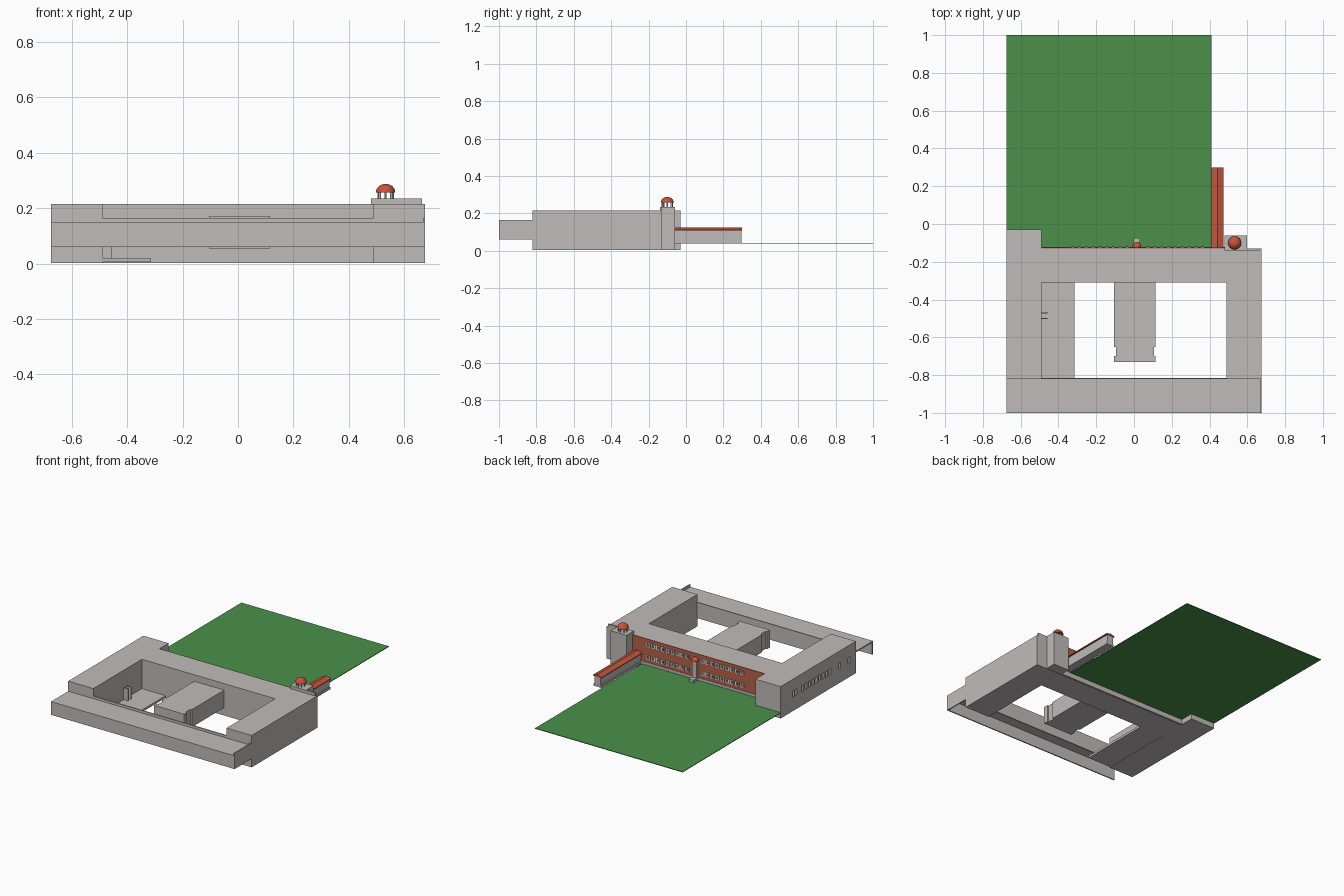
import bpy, bmesh, math
from mathutils import Matrix, Vector

cube = bpy.data.objects.get("Cube")
if cube:
    bpy.data.objects.remove(cube)


def material(name, rgb):
    m = bpy.data.materials.new(name)
    m.use_nodes = True
    m.diffuse_color = (*rgb, 1)
    m.node_tree.nodes["Principled BSDF"].inputs["Base Color"].default_value = (*rgb, 1)
    return m


STONE = material("stone grey", (0.53, 0.50, 0.49))
GRASS = material("lawn green", (0.07, 0.28, 0.07))
RED = material("roof red", (0.55, 0.09, 0.045))
BRICK = material("brick brown", (0.46, 0.12, 0.065))
FRAME = material("window white", (0.72, 0.72, 0.70))
GLASS = material("window dark", (0.10, 0.10, 0.11))


def finish(name, bm, mat):
    me = bpy.data.meshes.new(name)
    bmesh.ops.recalc_face_normals(bm, faces=bm.faces)
    bm.to_mesh(me)
    bm.free()
    me.materials.append(mat)
    ob = bpy.data.objects.new(name, me)
    bpy.context.collection.objects.link(ob)
    return ob


def boxes(name, mat, spans):
    """One object from boxes given as (x0, x1, y0, y1, z0, z1)."""
    bm = bmesh.new()
    for x0, x1, y0, y1, z0, z1 in spans:
        mid = Vector((x0 + x1, y0 + y1, z0 + z1)) / 2
        size = Matrix.Diagonal((x1 - x0, y1 - y0, z1 - z0, 1))
        bmesh.ops.create_cube(bm, size=1, matrix=Matrix.Translation(mid) @ size)
    return finish(name, bm, mat)


def prism(name, mat, outline, depth, z0, z1):
    """Extrude an x-y outline between two heights."""
    bm = bmesh.new()
    face = bm.faces.new([bm.verts.new((x, y, z0)) for x, y in outline])
    ext = bmesh.ops.extrude_face_region(bm, geom=[face])
    bmesh.ops.translate(bm, vec=(0, 0, z1 - z0),
                        verts=[g for g in ext["geom"] if isinstance(g, bmesh.types.BMVert)])
    return finish(name, bm, mat)


def dome(name, centre, radius, height):
    bm = bmesh.new()
    bmesh.ops.create_uvsphere(bm, u_segments=24, v_segments=12, radius=1)
    cut = bmesh.ops.bisect_plane(bm, geom=bm.verts[:] + bm.edges[:] + bm.faces[:],
                                 plane_co=(0, 0, 0.001), plane_no=(0, 0, 1), clear_inner=True)
    bmesh.ops.contextual_create(bm, geom=[g for g in cut["geom_cut"]
                                          if isinstance(g, bmesh.types.BMEdge)])
    bm.transform(Matrix.Translation(centre) @ Matrix.Diagonal((radius, radius, height, 1)))
    ob = finish(name, bm, RED)
    for p in ob.data.polygons:
        p.use_smooth = p.normal.z > -0.5
    return ob


W, IN, TOP = 0.675, 0.49, 0.215
FRONT, BACK, YARD = -0.82, -0.13, -0.31

# Main ring: wings and rear range in one U-shaped block, with a rear corner block
prism("main_building", STONE,
      [(-W, FRONT), (-IN, FRONT), (-IN, YARD), (IN, YARD), (IN, FRONT),
       (W, FRONT), (W, BACK), (-IN, BACK), (-IN, -0.03), (-W, -0.03)], 0, 0.003, TOP)
building = bpy.data.objects["main_building"]

# Recessed windows in the outer wall of the long wing
slots = [-0.165, -0.19] + [-0.26 - 0.036 * i for i in range(9)] + [-0.65, -0.75]
cutter = boxes("window_cutter", STONE,
               [(-W - 0.02, -W + 0.02, y - 0.011, y + 0.011, 0.095, 0.135) for y in slots])
cutter.hide_render = True
cutter.hide_viewport = True
cutter.display_type = 'WIRE'
mod = building.modifiers.new("window_recesses", 'BOOLEAN')
mod.operation = 'DIFFERENCE'
mod.solver = 'EXACT'
mod.object = cutter

# Front gallery: front wall, roof, closing end wall and rear wall between the wings
boxes("gallery_front_wall", STONE, [(-W, W, -1.0, -0.992, 0.06, 0.148)])
boxes("gallery_roof", STONE, [(-W, W, -0.992, FRONT, 0.140, 0.148)])
boxes("gallery_end_wall", STONE, [(W - 0.007, W, -0.999, FRONT, 0.06, 0.165)])
boxes("gallery_rear_wall", STONE, [(-IN, IN, FRONT, FRONT + 0.006, 0.06, 0.165)])

# Hall standing in the courtyard, with a narrowed neck near its end
half = [(0.11, YARD), (0.11, -0.65), (0.1, -0.65), (0.1, -0.7), (0.11, -0.7), (0.11, -0.73)]
hall = prism("courtyard_hall", STONE,
             half + [(-x, y) for x, y in reversed(half)], 0, 0.055, 0.172)
hall.location.x = 0.005

# Low courtyard terrace and its entrance cheeks
boxes("courtyard_terrace", STONE, [(-IN, -0.315, -0.815, YARD, 0.005, 0.02)])
boxes("entrance_cheeks", STONE,
      [(-IN, -0.457, y - 0.003, y + 0.003, 0.02, 0.10) for y in (-0.47, -0.5)])

# Lawn behind the building
prism("lawn", GRASS,
      [(-W, -0.03), (-IN, -0.03), (-IN, BACK), (0.41, BACK), (0.41, 1), (-W, 1)], 0, 0.038, 0.042)

# Brick rear facade on a stone plinth
boxes("rear_facade", BRICK, [(-IN, 0.48, BACK, BACK + 0.005, 0.06, TOP)])
boxes("rear_plinth", STONE, [(-IN, 0.48, BACK - 0.005, BACK + 0.008, 0.005, 0.06)])

# Two rows of windows, in a group on each side of the middle bay
frames, panes = [], []
for start in (-0.325, 0.075):
    for i in range(9):
        x = start + i * 0.036
        for z in (0.095, 0.178):
            y = BACK + 0.005
            frames.append((x - 0.013, x + 0.013, y, y + 0.004, z - 0.014, z + 0.014))
            panes.append((x - 0.007, x + 0.007, y + 0.004, y + 0.005, z - 0.009, z + 0.009))
boxes("facade_window_frames", FRAME, frames)
boxes("facade_window_panes", GLASS, panes)

# Slim middle bay with porch and little dome
boxes("middle_bay", STONE, [(0.0, 0.03, BACK, -0.108, 0.04, 0.172)])
boxes("middle_porch", STONE, [(-0.002, 0.032, -0.108, -0.075, 0.04, 0.06)])
dome("middle_bay_dome", (0.015, -0.118, 0.172), 0.023, 0.022)

# Corner tower with parapet and open cupola
boxes("corner_tower", STONE, [(0.48, 0.597, -0.14, -0.06, 0.005, 0.235)])
boxes("tower_parapet", STONE, [(0.597, 0.665, -0.14, BACK, 0.2, 0.235)])
cx, cy = 0.533, -0.1
bm = bmesh.new()
for i in range(8):
    a = math.tau * i / 8
    spot = (cx + 0.027 * math.cos(a), cy + 0.027 * math.sin(a), 0.247)
    bmesh.ops.create_cone(bm, cap_ends=True, segments=8, radius1=0.003, radius2=0.003,
                          depth=0.026, matrix=Matrix.Translation(spot))
finish("cupola_columns", bm, FRAME)
dome("cupola_dome", (cx, cy, 0.257), 0.035, 0.031)

# Long side range with a shallow red gabled roof
boxes("side_range_walls", STONE, [(0.42, 0.465, BACK, 0.297, 0.04, 0.108)])
boxes("side_range_plinth", STONE, [(0.415, 0.47, BACK, 0.298, 0.04, 0.055)])
bm = bmesh.new()
profile = [(0.41, 0.107), (0.475, 0.107), (0.475, 0.112), (0.443, 0.123), (0.41, 0.112)]
face = bm.faces.new([bm.verts.new((x, BACK, z)) for x, z in profile])
ext = bmesh.ops.extrude_face_region(bm, geom=[face])
bmesh.ops.translate(bm, vec=(0, 0.3 - BACK, 0),
                    verts=[g for g in ext["geom"] if isinstance(g, bmesh.types.BMVert)])
finish("side_range_roof", bm, RED)
